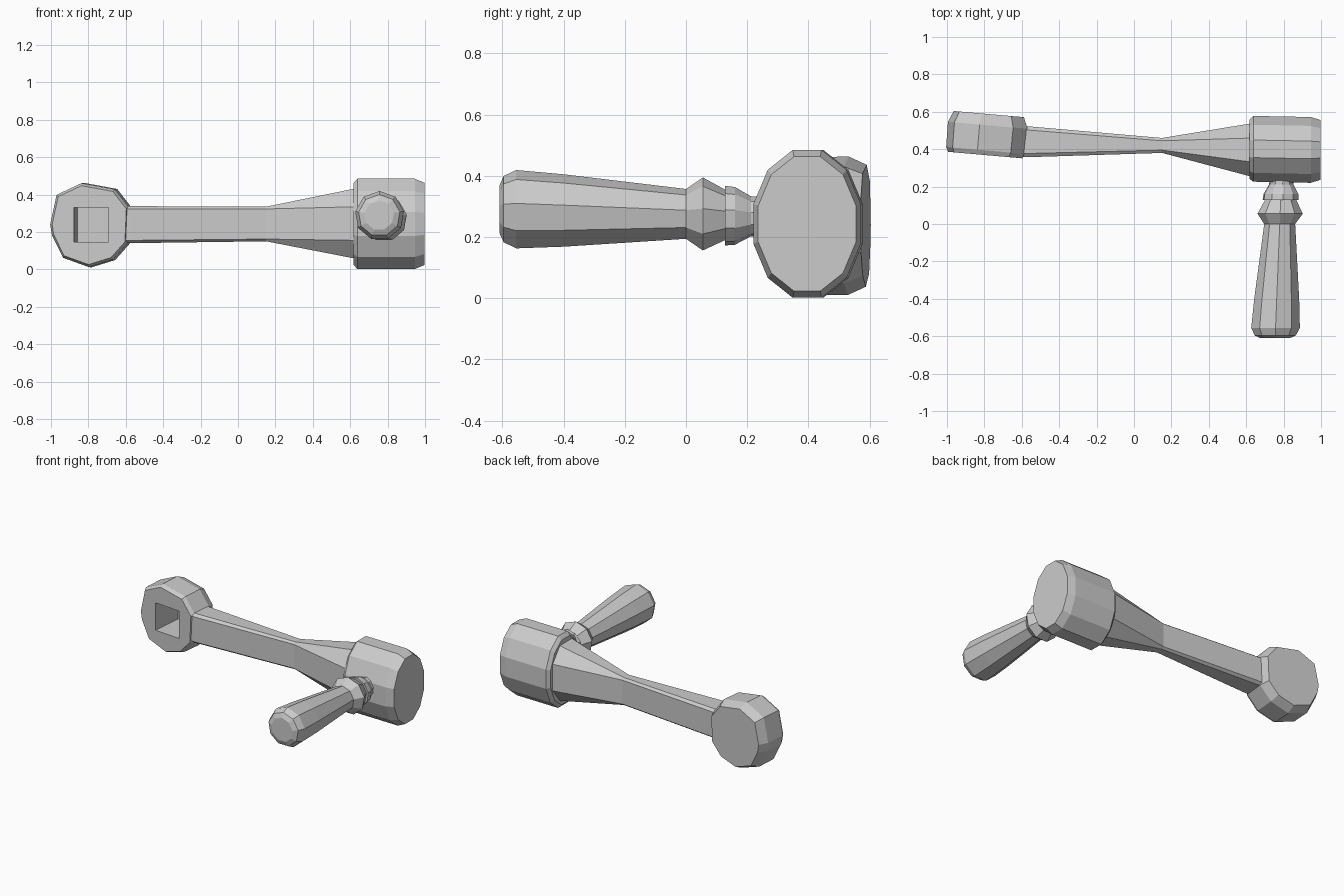
import bpy, bmesh, math
from mathutils import Vector, Matrix

if "Cube" in bpy.data.objects:
    bpy.data.objects.remove(bpy.data.objects["Cube"])

steel = bpy.data.materials.new("grey metal")
steel.diffuse_color = (0.6, 0.6, 0.6, 1)
steel.use_nodes = True
steel.node_tree.nodes["Principled BSDF"].inputs["Base Color"].default_value = steel.diffuse_color


def loft(name, rings):
    """Skin a list of equal-length point rings and cap both ends."""
    bm = bmesh.new()
    loops = [[bm.verts.new(p) for p in ring] for ring in rings]
    n = len(loops[0])
    for a, b in zip(loops, loops[1:]):
        for i in range(n):
            j = (i + 1) % n
            bm.faces.new((a[i], a[j], b[j], b[i]))
    bm.faces.new(loops[0])
    bm.faces.new(loops[-1])
    bmesh.ops.recalc_face_normals(bm, faces=bm.faces)
    me = bpy.data.meshes.new(name)
    bm.to_mesh(me)
    bm.free()
    me.materials.append(steel)
    ob = bpy.data.objects.new(name, me)
    bpy.context.collection.objects.link(ob)
    return ob


def ring_y(cx, y, cz, r, n, start=0.0):
    """Polygon ring around the y axis."""
    angles = [start + math.tau * i / n for i in range(n)]
    return [(cx + r * math.cos(a), y, cz + r * math.sin(a)) for a in angles]


# socket hub: faceted disc, slightly turned, with a square drive hole
outline = [(-1, .24), (-.965, .40), (-.83, .463), (-.65, .43), (-.572, .33),
           (-.58, .14), (-.66, .05), (-.79, .01), (-.93, .06), (-.99, .18)]
C = Vector((-.785, .478, .238))
turn = Matrix.Translation(C) @ Matrix.Rotation(math.radians(-5), 4, 'Z')


def hub_ring(y, s):
    return [turn @ Vector(((x - C.x) * s, y, (z - C.z) * s)) for x, z in outline]


hub = loft("socket_hub", [hub_ring(-.11, .93), hub_ring(-.085, .99),
                          hub_ring(.05, 1.0), hub_ring(.11, .88)])


def square(y, h=.092):
    return [turn @ Vector((x * h + .01, y, z * h)) for x, z in
            ((-1, -1), (1, -1), (1, 1), (-1, 1))]


cutter = loft("socket_cutter", [square(-.2), square(.103)])
cutter.hide_render = True
cutter.hide_viewport = True
cut = hub.modifiers.new("square hole", 'BOOLEAN')
cut.operation = 'DIFFERENCE'
cut.solver = 'EXACT'
cut.object = cutter


# arm: chamfered bar, pinched in the middle and flaring into the drum
def arm_ring(x, y0, y1, z0, z1, cy, cz):
    return [(x, y0 + cy, z0), (x, y1 - cy, z0), (x, y1, z0 + cz), (x, y1, z1 - cz),
            (x, y1 - cy, z1), (x, y0 + cy, z1), (x, y0, z1 - cz), (x, y0, z0 + cz)]


loft("arm", [arm_ring(-.66, .36, .535, .14, .34, .02, .015),
             arm_ring(-.575, .357, .523, .14, .338, .02, .015),
             arm_ring(.15, .38, .46, .15, .335, .015, .012),
             arm_ring(.64, .25, .54, .055, .435, .08, .10)])

# drum: oval barrel with bevelled rims, axis along x
N = 12


def drum_ring(x, cy, s):
    a0 = math.tau / N / 2
    return [(x, cy + .182 * s * math.cos(a0 + math.tau * i / N),
             .243 + .25 * s * math.sin(a0 + math.tau * i / N)) for i in range(N)]


loft("drum", [drum_ring(.617, .400, .90), drum_ring(.638, .402, 1.0),
              drum_ring(.945, .396, 1.0), drum_ring(.997, .396, .91)])


# hand grip: turned handle along y, leaning slightly
def axis(y):
    t = (y + .6) / .8
    return .755 + .032 * t, .288 - .020 * t


def turned(name, profile, n, start=0.0):
    loft(name, [ring_y(axis(y)[0], y, axis(y)[1], r, n, start) for y, r in profile])


turned("hand_grip", [(-.61, .08), (-.596, .112), (-.555, .132), (-.40, .122), (0, .084),
                     (.055, .123), (.128, .085), (.15, .07)], 9, math.radians(10))
# collar joining grip and drum
turned("grip_collar", [(.128, .098), (.16, .095), (.212, .066), (.27, .066)], 10, .2)
